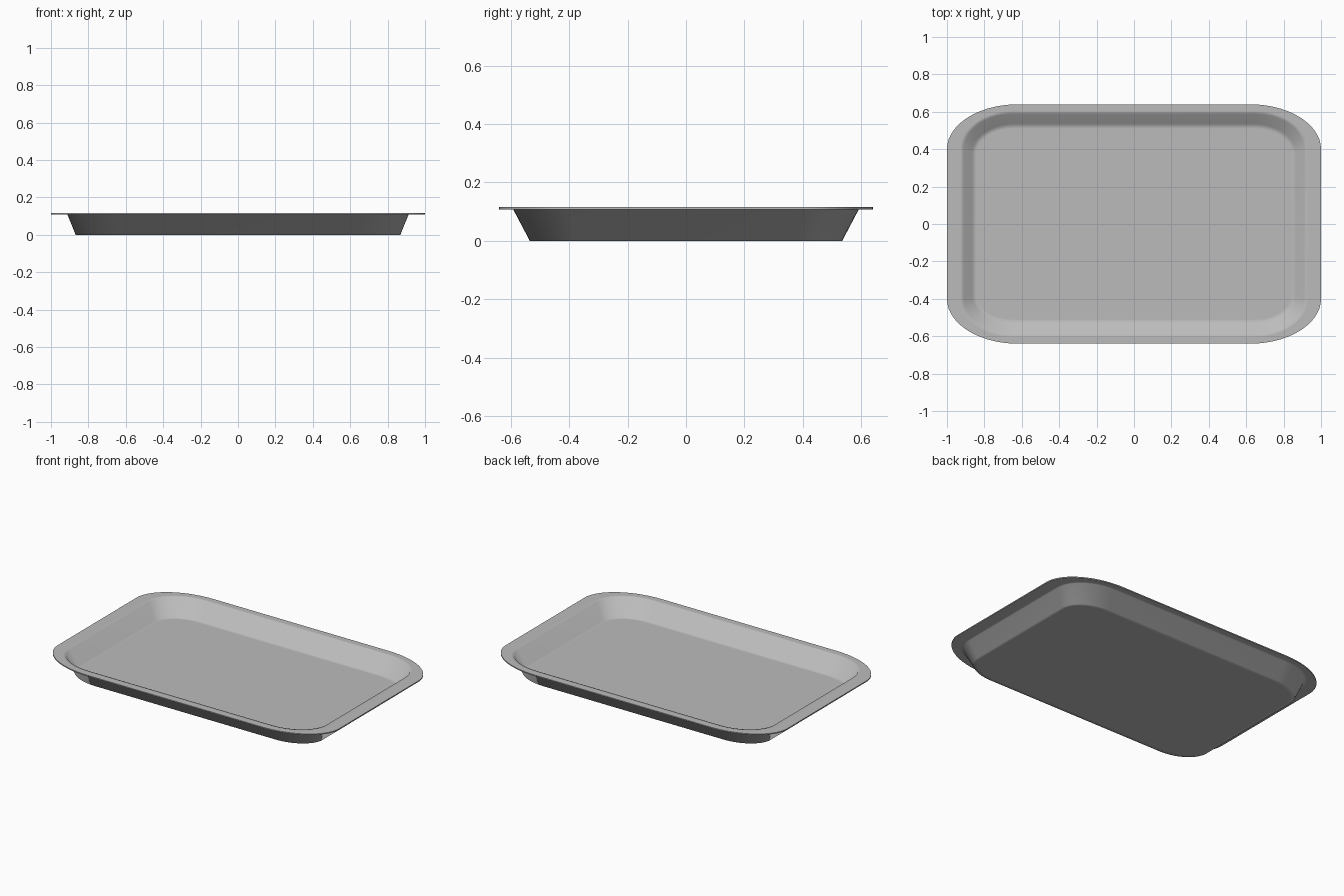
import bpy, bmesh, math

default = bpy.data.objects.get("Cube")
if default:
    bpy.data.objects.remove(default, do_unlink=True)

CORNER_STEPS = 14


def make_material(name, rgb):
    mat = bpy.data.materials.new(name)
    mat.use_nodes = True
    colour = (*rgb, 1.0)
    mat.diffuse_color = colour
    bsdf = mat.node_tree.nodes["Principled BSDF"]
    bsdf.inputs["Base Color"].default_value = colour
    bsdf.inputs["Roughness"].default_value = 0.5
    return mat


def rounded_loop(bm, hx, hy, rx, ry, z):
    """Ring of vertices on a rectangle with elliptical corners."""
    ring = []
    for quarter, (sx, sy) in enumerate([(1, 1), (-1, 1), (-1, -1), (1, -1)]):
        for i in range(CORNER_STEPS + 1):
            a = math.pi / 2 * (quarter + i / CORNER_STEPS)
            ring.append(bm.verts.new((sx * (hx - rx) + rx * math.cos(a),
                                      sy * (hy - ry) + ry * math.sin(a), z)))
    return ring


# Section from the floor centre, up the inside, over the rim and down the outside
SECTION = [
    (0.84, 0.51, 0.20, 0.13, 0.007),    # floor
    (0.865, 0.535, 0.225, 0.155, 0.007),  # foot of inner wall
    (0.91, 0.588, 0.26, 0.19, 0.115),   # inner lip
    (0.93, 0.605, 0.285, 0.205, 0.115),
    (1.00, 0.64, 0.38, 0.24, 0.115),    # rim edge
    (1.00, 0.64, 0.38, 0.24, 0.108),
    (0.93, 0.607, 0.285, 0.207, 0.108),
    (0.912, 0.592, 0.262, 0.194, 0.108),  # top of outer wall
    (0.868, 0.535, 0.228, 0.155, 0.0),  # foot of outer wall
    (0.84, 0.51, 0.20, 0.13, 0.0),      # underside
]

bm = bmesh.new()
rings = [rounded_loop(bm, *row) for row in SECTION]
for a, b in zip(rings, rings[1:]):
    for i in range(len(a)):
        j = (i + 1) % len(a)
        bm.faces.new((a[i], a[j], b[j], b[i]))
bm.faces.new(rings[0])
bm.faces.new(rings[-1])
bmesh.ops.recalc_face_normals(bm, faces=bm.faces)

mesh = bpy.data.meshes.new("tray")
bm.to_mesh(mesh)
bm.free()
mesh.materials.append(make_material("grey metal", (0.50, 0.50, 0.50)))
tray = bpy.data.objects.new("tray", mesh)
bpy.context.collection.objects.link(tray)

# Soft bends between floor, wall and rim, crisp outer edge
bpy.ops.object.select_all(action="DESELECT")
tray.select_set(True)
bpy.context.view_layer.objects.active = tray
bpy.ops.object.shade_smooth_by_angle(angle=math.radians(80))
